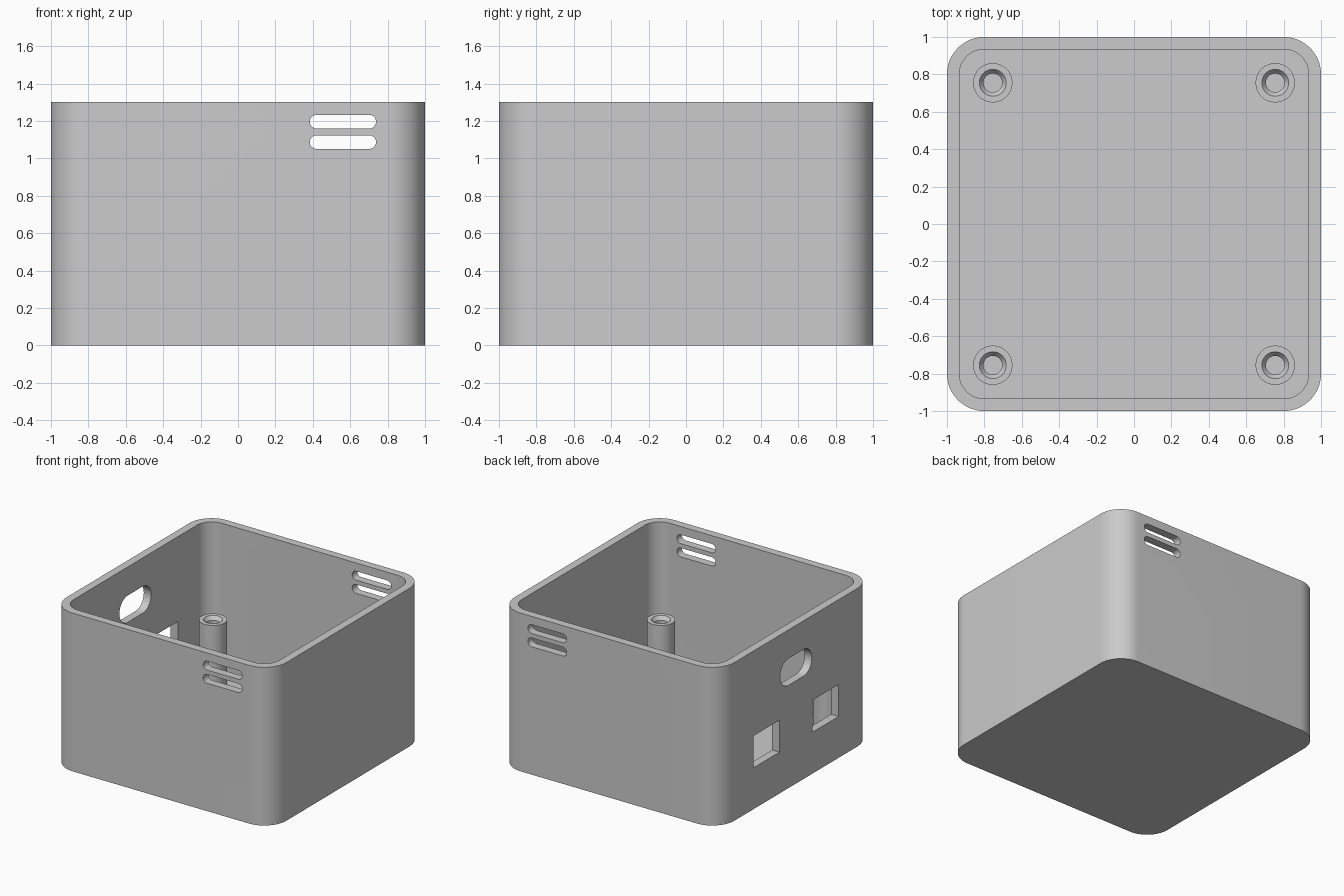
import bpy, bmesh, math
from mathutils import Matrix

WALL = 0.066
HEIGHT = 1.3

cube = bpy.data.objects.get("Cube")
if cube:
    bpy.data.objects.remove(cube, do_unlink=True)

# One plain grey plastic
grey = bpy.data.materials.new("grey_plastic")
grey.use_nodes = True
grey.diffuse_color = (0.6, 0.6, 0.6, 1)
grey.node_tree.nodes["Principled BSDF"].inputs["Base Color"].default_value = (0.6, 0.6, 0.6, 1)


def make_object(name, bm):
    bmesh.ops.recalc_face_normals(bm, faces=bm.faces)
    mesh = bpy.data.meshes.new(name)
    bm.to_mesh(mesh)
    bm.free()
    mesh.materials.append(grey)
    obj = bpy.data.objects.new(name, mesh)
    bpy.context.collection.objects.link(obj)
    return obj


def prism(name, width, height, radius, depth, matrix, segments=12):
    """Rounded rectangle in the local XY plane, extruded along local +Z."""
    bm = bmesh.new()
    verts = []
    steps = segments if radius > 0 else 0
    for i, (sx, sy) in enumerate([(1, 1), (-1, 1), (-1, -1), (1, -1)]):
        cx, cy = sx * (width / 2 - radius), sy * (height / 2 - radius)
        for k in range(steps + 1):
            a = math.pi / 2 * (i + k / max(steps, 1))
            verts.append(bm.verts.new((cx + radius * math.cos(a), cy + radius * math.sin(a), 0)))
    bmesh.ops.remove_doubles(bm, verts=verts, dist=0.0001)
    bm.verts.ensure_lookup_table()
    face = bm.faces.new(bm.verts)
    ext = bmesh.ops.extrude_face_region(bm, geom=[face])
    top = [v for v in ext["geom"] if isinstance(v, bmesh.types.BMVert)]
    bmesh.ops.translate(bm, verts=top, vec=(0, 0, depth))
    bm.transform(matrix)
    return make_object(name, bm)


def cut(target, cutter):
    cutter.hide_render = True
    mod = target.modifiers.new("cut", "BOOLEAN")
    mod.operation = "DIFFERENCE"
    mod.solver = "EXACT"
    mod.object = cutter
    bpy.context.view_layer.objects.active = target
    bpy.ops.object.modifier_apply(modifier=mod.name)
    bpy.data.objects.remove(cutter, do_unlink=True)


def shade(obj):
    bpy.ops.object.select_all(action="DESELECT")
    obj.select_set(True)
    bpy.context.view_layer.objects.active = obj
    bpy.ops.object.shade_smooth_by_angle(angle=math.radians(30))


# Open box with rounded corners
box = prism("box_shell", 2, 2, 0.2, HEIGHT, Matrix.Identity(4), 16)
inside = 2 - 2 * WALL
cut(box, prism("cavity", inside, inside, 0.2 - WALL, HEIGHT,
               Matrix.Translation((0, 0, WALL)), 16))

# Pairs of vent slots through the front and back walls
upright = Matrix.Rotation(math.pi / 2, 4, "X")
for z in (1.087, 1.196):
    for y in (-0.85, 1.15):
        cut(box, prism("vent_slot", 0.354, 0.073, 0.0365, 0.3,
                       Matrix.Translation((0.561, y, z)) @ upright))

# Connector openings in the right wall
sideways = Matrix.Rotation(math.pi / 2, 4, "Z") @ upright
place = lambda y, z: Matrix.Translation((-1.15, y, z)) @ sideways
cut(box, prism("port_opening", 0.41, 0.22, 0.109, 0.3, place(0, 0.955)))
for side in (-1, 1):
    cut(box, prism("socket_opening", 0.337, 0.262, 0, 0.3, place(side * 0.384, 0.471)))
shade(box)

# Four screw posts with chamfered blind holes
profile = [(0, 0.15), (0.05, 0.15), (0.05, 0.56), (0.072, 0.59),
           (0.105, 0.59), (0.105, WALL - 0.01)]
for y, end in ((-0.755, "front"), (0.755, "back")):
    for x, side in ((-0.755, "right"), (0.755, "left")):
        bm = bmesh.new()
        pts = [bm.verts.new((r, 0, z)) for r, z in profile]
        edges = [bm.edges.new(pair) for pair in zip(pts, pts[1:])]
        bmesh.ops.spin(bm, geom=pts + edges, axis=(0, 0, 1), cent=(0, 0, 0),
                       angle=math.tau, steps=40, use_duplicate=False)
        bmesh.ops.remove_doubles(bm, verts=bm.verts, dist=0.0001)
        rim = [e for e in bm.edges if e.is_boundary]
        bmesh.ops.holes_fill(bm, edges=rim, sides=0)
        bmesh.ops.translate(bm, verts=bm.verts, vec=(x, y, 0))
        shade(make_object(f"{end}_{side}_screw_post", bm))
